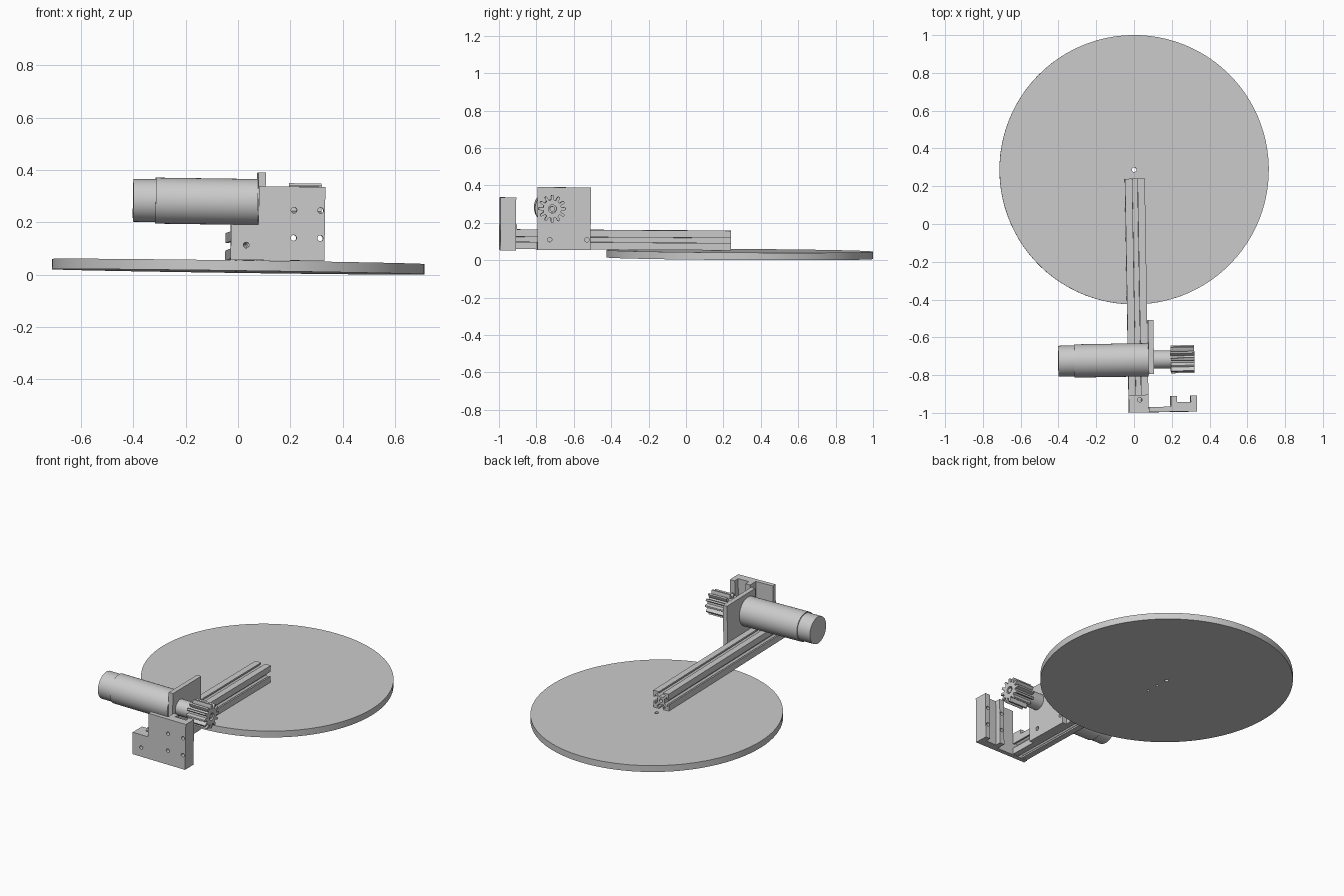
import bpy, bmesh
from math import sin, cos, pi
from mathutils import Matrix, Vector

if "Cube" in bpy.data.objects:
    bpy.data.objects.remove(bpy.data.objects["Cube"])

# The whole assembly sits slightly askew, so parts are built square and then turned
TILT = (Matrix.Rotation(0.0168, 4, 'Z') @ Matrix.Rotation(0.014, 4, 'Y')
        @ Matrix.Rotation(-0.006, 4, 'X'))

# Maps (u, v, depth) of a profile to world axes
AXES = {
    'X': lambda u, v, d: Vector((d, u, v)),
    'Y': lambda u, v, d: Vector((u, d, v)),
    'Z': lambda u, v, d: Vector((u, v, d)),
}


def prism(name, pts, axis, lo, hi):
    """Extrude a closed outline along an axis."""
    bm = bmesh.new()
    f = AXES[axis]
    a = [bm.verts.new(f(u, v, lo)) for u, v in pts]
    b = [bm.verts.new(f(u, v, hi)) for u, v in pts]
    bm.faces.new(a)
    bm.faces.new(b)
    n = len(pts)
    for i in range(n):
        j = (i + 1) % n
        bm.faces.new((a[i], a[j], b[j], b[i]))
    bmesh.ops.recalc_face_normals(bm, faces=bm.faces)
    mesh = bpy.data.meshes.new(name)
    bm.to_mesh(mesh)
    bm.free()
    ob = bpy.data.objects.new(name, mesh)
    bpy.context.collection.objects.link(ob)
    return ob


def rect(u0, u1, v0, v1):
    return [(u0, v0), (u1, v0), (u1, v1), (u0, v1)]


def circle(u, v, r, n=64):
    return [(u + r * cos(2 * pi * i / n), v + r * sin(2 * pi * i / n)) for i in range(n)]


def boolean(ob, other, op):
    m = ob.modifiers.new(op, 'BOOLEAN')
    m.object, m.operation, m.solver = other, op, 'EXACT'
    bpy.context.view_layer.update()
    dg = bpy.context.evaluated_depsgraph_get()
    mesh = bpy.data.meshes.new_from_object(ob.evaluated_get(dg))
    ob.modifiers.clear()
    ob.data = mesh
    bpy.data.objects.remove(other)


def drill(ob, axis, lo, hi, holes, r):
    for u, v in holes:
        boolean(ob, prism('cutter', circle(u, v, r, 24), axis, lo, hi), 'DIFFERENCE')


# Base disc with a centre hole and two rail screw holes
disc = prism('base_disc', circle(0.005, 0.287, 0.713, 96), 'Z', 0.0125, 0.052)
drill(disc, 'Z', -0.1, 0.2, [(0.005, 0.287)], 0.012)
drill(disc, 'Z', -0.1, 0.2, [(0.006, 0.207), (0.006, 0.13)], 0.008)

# Slotted square rail
RX, RZ, H = 0.0065, 0.107, 0.0525
half = [(0.014, H), (0.014, 0.0425), (0.028, 0.0425), (0.028, 0.038), (0.013, 0.023)]
side = [(H, H)] + half + [(-u, v) for u, v in reversed(half)]
outline = []
for k in range(4):
    c, s = (1, 0, -1, 0)[k], (0, 1, 0, -1)[k]
    outline += [(RX + c * u - s * v, RZ + s * u + c * v) for u, v in side]
rail = prism('slotted_rail', outline, 'Y', -0.972, 0.239)
drill(rail, 'Y', -1.2, 0.5, [(RX, RZ)], 0.011)

# End bracket: L-shaped plate, lip over the rail and vertical rack guide
bracket = prism('end_bracket', [(-0.046, 0.05), (0.313, 0.05), (0.313, 0.333), (0.059, 0.333),
                                (0.059, 0.186), (-0.046, 0.186)], 'Y', -0.999, -0.972)
guide = [(0.175, -0.985), (0.313, -0.985), (0.313, -0.915), (0.28, -0.915),
         (0.28, -0.949), (0.207, -0.949), (0.207, -0.915), (0.175, -0.915)]
boolean(bracket, prism('guide', guide, 'Z', 0.05, 0.333), 'UNION')
boolean(bracket, prism('lip', rect(-0.046, 0.059, -0.985, -0.906), 'Z', 0.1595, 0.186), 'UNION')
drill(bracket, 'Y', -1.1, -0.8,
      [(x, z) for x in (0.194, 0.296) for z in (0.137, 0.243)] + [(0.013, 0.107)], 0.011)
drill(bracket, 'Z', 0.14, 0.3, [(0.013, -0.932)], 0.012)

# Motor mounting plate
plate = prism('motor_plate', rect(-0.797, -0.512, 0.052, 0.387), 'X', 0.0595, 0.088)
drill(plate, 'X', 0, 0.2, [(-0.731, 0.107), (-0.532, 0.107)], 0.012)

# Motor body, rear cap, front boss and shaft
MY, MZ = -0.7215, 0.274
for name, r, lo, hi in (('motor_body', 0.088, -0.332, 0.0595),
                        ('motor_rear_cap', 0.082, -0.417, -0.332),
                        ('motor_boss', 0.048, 0.088, 0.178),
                        ('motor_shaft', 0.014, 0.17, 0.3)):
    prism(name, circle(MY, MZ, r), 'X', lo, hi)

# Pinion gear
TEETH = 12
gear = []
for i in range(TEETH):
    a0 = 2 * pi * i / TEETH
    for da, r in ((-0.155, 0.049), (-0.12, 0.064), (-0.065, 0.074),
                  (0.065, 0.074), (0.12, 0.064), (0.155, 0.049)):
        gear.append((MY + r * cos(a0 + da), MZ + r * sin(a0 + da)))
pinion = prism('pinion_gear', gear, 'X', 0.178, 0.303)
drill(pinion, 'X', 0.1, 0.4, [(MY, MZ)], 0.022)

# Tilt everything and smooth the round surfaces
bpy.ops.object.select_all(action='DESELECT')
for ob in bpy.context.scene.objects:
    ob.data.transform(TILT)
    ob.select_set(True)
    bpy.context.view_layer.objects.active = ob
bpy.ops.object.shade_smooth_by_angle(angle=0.35)
